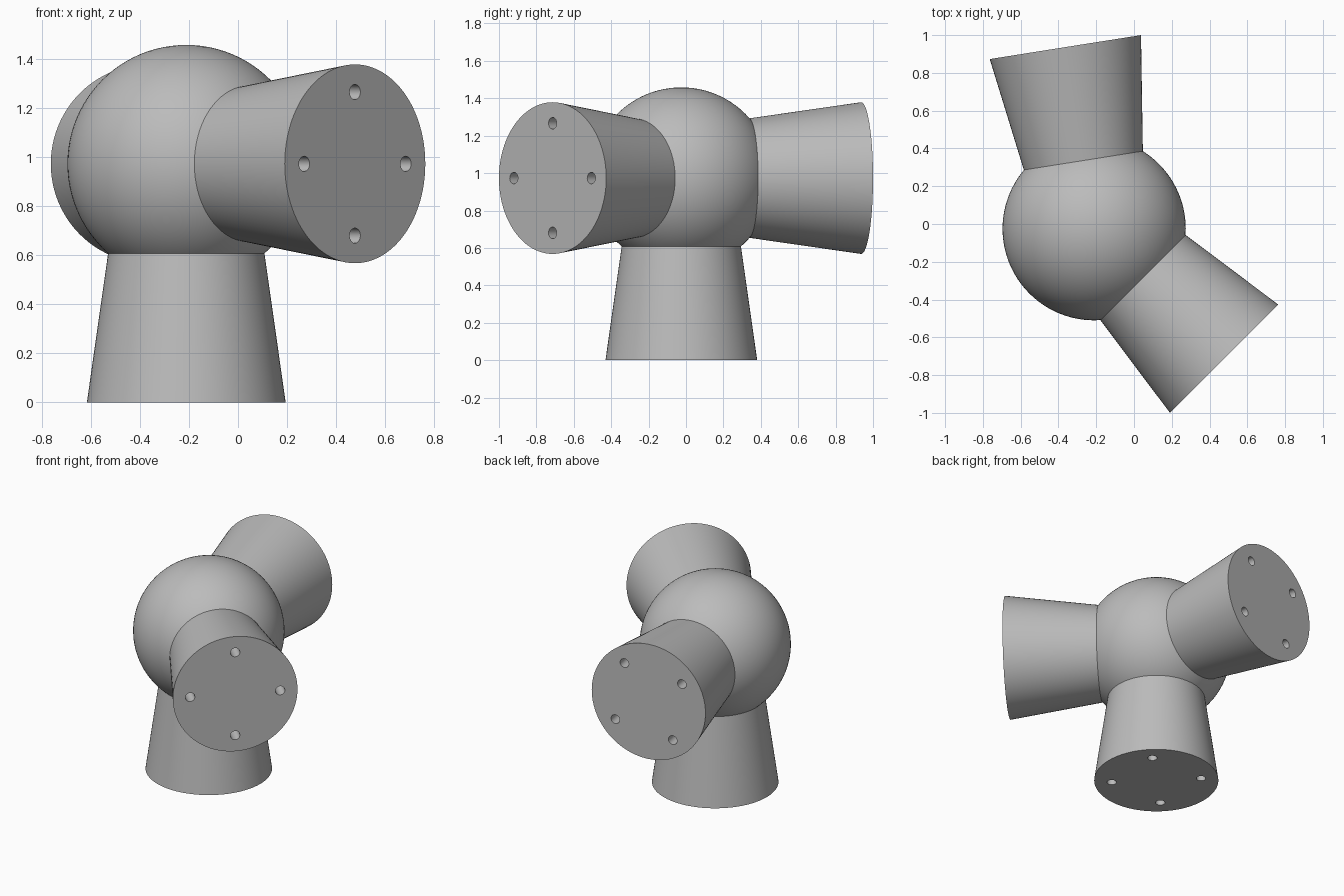
import bpy
from math import radians, sin, cos, pi
from mathutils import Matrix, Vector

cube = bpy.data.objects.get("Cube")
if cube:
    bpy.data.objects.remove(cube, do_unlink=True)

CENTRE = Vector((-0.211, -0.025, 0.9735))
BALL_R = 0.485
REACH = 0.9735      # centre of the ball to each end face
END_R = 0.4055      # radius of each end face
NECK = 0.3655       # distance at which a socket meets the ball
NECK_R = 0.319
HOLE_RING, HOLE_R, HOLE_DEPTH = 0.293, 0.031, 0.2

grey = bpy.data.materials.new("plain grey")
grey.use_nodes = True
grey.diffuse_color = (0.5, 0.5, 0.5, 1)
grey.node_tree.nodes["Principled BSDF"].inputs["Base Color"].default_value = (0.5, 0.5, 0.5, 1)


def finish(obj, name):
    obj.name = name
    obj.data.materials.clear()
    obj.data.materials.append(grey)
    bpy.ops.object.select_all(action='DESELECT')
    obj.select_set(True)
    bpy.context.view_layer.objects.active = obj
    bpy.ops.object.shade_smooth_by_angle(angle=radians(30))


def frame(u, v, axis):
    """Placement at the ball centre with local z along the axis."""
    m = Matrix((u, v, axis)).transposed().to_4x4()
    return Matrix.Translation(CENTRE) @ m


def socket(name, place, hole_turn):
    """Flared tube connector with four screw holes in its end face."""
    bpy.ops.mesh.primitive_cone_add(vertices=96, radius1=NECK_R, radius2=END_R,
                                    depth=REACH - NECK)
    body = bpy.context.object
    body.matrix_world = place @ Matrix.Translation((0, 0, (REACH + NECK) / 2))
    cutters = []
    for i in range(4):
        a = radians(hole_turn) + i * pi / 2
        bpy.ops.mesh.primitive_cylinder_add(vertices=24, radius=HOLE_R, depth=2 * HOLE_DEPTH)
        cutter = bpy.context.object
        cutter.hide_render = True
        cutter.matrix_world = place @ Matrix.Translation(
            (HOLE_RING * cos(a), HOLE_RING * sin(a), REACH))
        mod = body.modifiers.new("screw hole", 'BOOLEAN')
        mod.operation = 'DIFFERENCE'
        mod.solver = 'EXACT'
        mod.object = cutter
        cutters.append(cutter)
    bpy.context.view_layer.objects.active = body
    for mod in list(body.modifiers):
        bpy.ops.object.modifier_apply(modifier=mod.name)
    for cutter in cutters:
        bpy.data.objects.remove(cutter, do_unlink=True)
    finish(body, name)


def arm_frame(azimuth):
    axis = Vector((cos(radians(azimuth)), sin(radians(azimuth)), 0))
    up = Vector((0, 0, 1))
    return frame(up.cross(axis), up, axis)


# Central ball
bpy.ops.mesh.primitive_uv_sphere_add(segments=96, ring_count=48, radius=BALL_R, location=CENTRE)
finish(bpy.context.object, "joint_ball")

# Three sockets: one down, two sideways
socket("base_socket", frame(Vector((1, 0, 0)), Vector((0, -1, 0)), Vector((0, 0, -1))), 45)
socket("front_socket", arm_frame(-45), 0)
socket("back_socket", arm_frame(99), 36)
